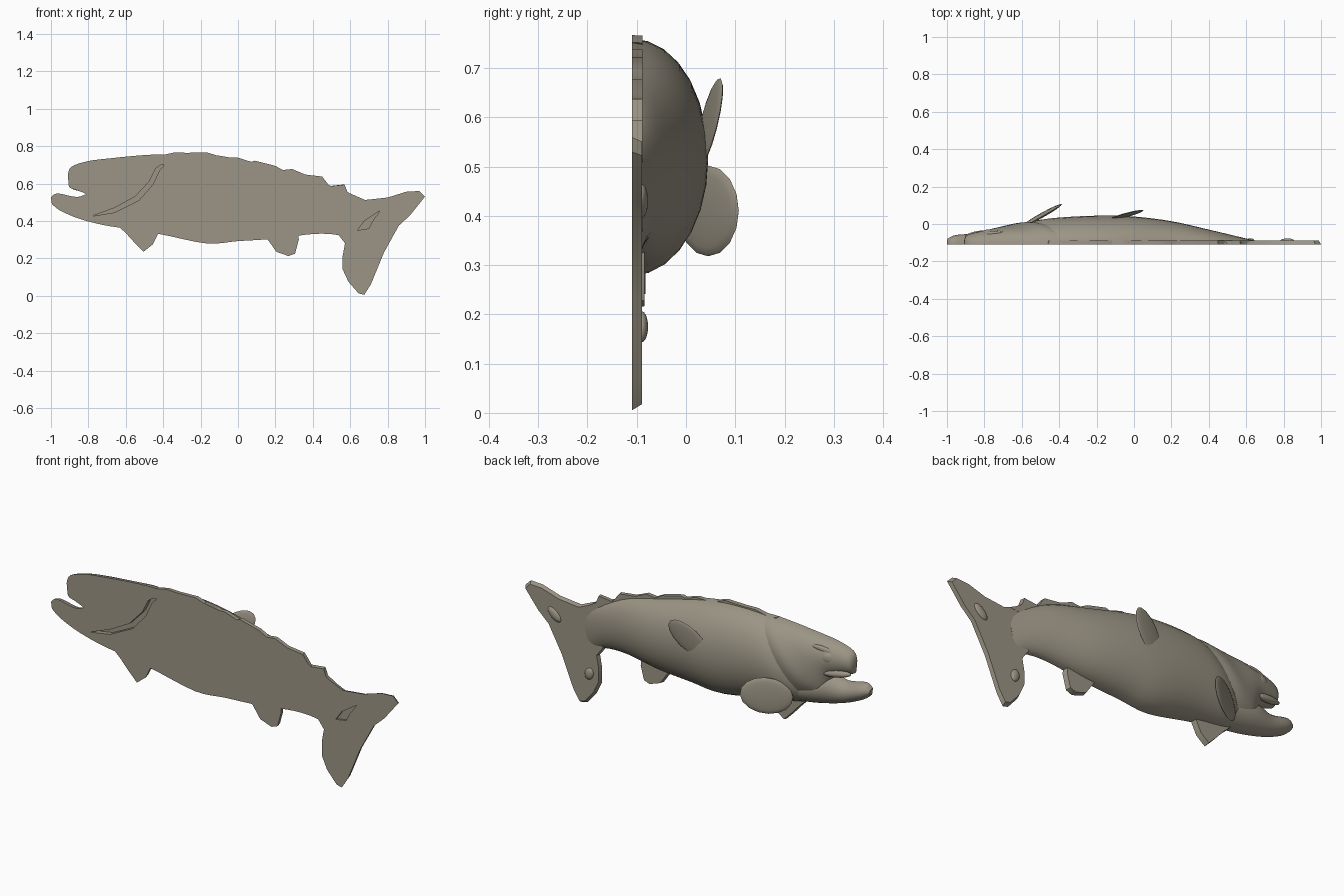
import bpy, bmesh
from mathutils import Vector, Matrix
from math import sin, cos, pi

FLAT = -0.11  # plane of the cut side

cube = bpy.data.objects.get("Cube")
if cube:
    bpy.data.objects.remove(cube, do_unlink=True)

mat = bpy.data.materials.new("warm grey clay")
mat.use_nodes = True
COLOUR = (0.33, 0.30, 0.235, 1)
mat.diffuse_color = COLOUR
bsdf = next(n for n in mat.node_tree.nodes if n.type == 'BSDF_PRINCIPLED')
bsdf.inputs["Base Color"].default_value = COLOUR
bsdf.inputs["Roughness"].default_value = 0.8


def finish(name, bm, smooth=True):
    bmesh.ops.recalc_face_normals(bm, faces=bm.faces)
    me = bpy.data.meshes.new(name)
    bm.to_mesh(me)
    bm.free()
    ob = bpy.data.objects.new(name, me)
    bpy.context.collection.objects.link(ob)
    me.materials.append(mat)
    if smooth:
        bpy.ops.object.select_all(action='DESELECT')
        ob.select_set(True)
        bpy.context.view_layer.objects.active = ob
        bpy.ops.object.shade_smooth_by_angle(angle=0.7)
    return ob


def spline(rows, steps=4):
    """Catmull-Rom through the station rows."""
    rows = [Vector(r) for r in rows]
    out = []
    for i in range(len(rows) - 1):
        a, b, c, d = (rows[max(i - 1, 0)], rows[i], rows[i + 1],
                      rows[min(i + 2, len(rows) - 1)])
        for s in range(steps):
            t = s / steps
            out.append(0.5 * (2 * b + (c - a) * t + (2 * a - 5 * b + 4 * c - d) * t * t
                              + (3 * b - a - 3 * c + d) * t ** 3))
    return out + [rows[-1]]


def half_loft(name, stations, seg=14):
    """Half-round loft; station = top x, top z, bottom x, bottom z, depth."""
    bm = bmesh.new()
    rings = []
    for xt, zt, xb, zb, depth in spline(stations):
        ring = []
        for k in range(seg + 1):
            a = pi * k / seg
            f = (1 - cos(a)) / 2
            ring.append(bm.verts.new((xt + (xb - xt) * f, FLAT + depth * sin(a),
                                      zt + (zb - zt) * f)))
        rings.append(ring)
    for r, s in zip(rings, rings[1:]):
        for k in range(seg + 1):
            n = (k + 1) % (seg + 1)
            bm.faces.new((r[k], r[n], s[n], s[k]))
    bm.faces.new(rings[0])
    bm.faces.new(rings[-1])
    return finish(name, bm)


def plate(name, outline, thick, taper=0.93, y=FLAT, smooth=True):
    """Flat outline in x and z, its back edge drawn in a little."""
    bm = bmesh.new()
    mid = sum((Vector(p) for p in outline), Vector((0, 0))) / len(outline)
    front = [bm.verts.new((p[0], y, p[1])) for p in outline]
    back = []
    for p in outline:
        q = mid + (Vector(p) - mid) * taper
        back.append(bm.verts.new((q.x, y + thick, q.y)))
    bm.faces.new(front)
    bm.faces.new(back)
    for i in range(len(front)):
        j = (i + 1) % len(front)
        bm.faces.new((front[i], front[j], back[j], back[i]))
    return finish(name, bm, smooth)


def blob(name, centre, long, wide, thin):
    """Ellipsoid from a long axis, a wide axis and a thickness."""
    a, b = Vector(long), Vector(wide)
    c = a.cross(b).normalized() * thin
    m = Matrix((a, b, c)).transposed().to_4x4()
    bm = bmesh.new()
    bmesh.ops.create_uvsphere(bm, u_segments=16, v_segments=10, radius=1,
                              matrix=Matrix.Translation(centre) @ m)
    return finish(name, bm)


# Trunk, narrowing to the tail root
trunk = half_loft("trunk", [
    (-.50, .735, -.72, .42, .08), (-.39, .755, -.62, .36, .13),
    (-.28, .76, -.42, .33, .148), (-.15, .755, -.17, .28, .155),
    (.0, .73, .0, .292, .15), (.2, .68, .2, .305, .125),
    (.4, .63, .4, .33, .08), (.54, .565, .53, .325, .048),
    (.66, .50, .62, .29, .022)])

# Head with its slanting gill cover, and the open lower jaw
head = half_loft("head", [
    (-.91, .645, -.905, .59, .025), (-.89, .69, -.895, .575, .05),
    (-.80, .72, -.85, .56, .07), (-.68, .735, -.80, .53, .088),
    (-.55, .748, -.77, .43, .105), (-.44, .755, -.72, .41, .12),
    (-.39, .753, -.67, .39, .118)])
jaw = half_loft("lower_jaw", [
    (-1, .525, -.995, .49, .03), (-.965, .547, -.95, .455, .05),
    (-.86, .528, -.85, .412, .06), (-.78, .55, -.72, .378, .078),
    (-.66, .52, -.60, .36, .085)])
blob("eye", (-.79, -.047, .645), (.035, .01, 0), (0, 0, .032), .016)
blob("brow", (-.76, -.055, .68), (.07, .01, .01), (0, .01, .018), .015)
blob("upper_lip", (-.83, -.055, .575), (.075, .012, -.01), (0, .004, .018), .018)

# Side fins
blob("pectoral_fin", (-.495, .045, .41), (.11, .062, .0), (.01, .0, .092), .012)
blob("side_fin", (-.045, .047, .588), (.085, .027, .08), (.045, .004, -.045), .008)

# Thin fins along the belly
plate("pelvic_fin", [(-.67, .40), (-.6, .335), (-.55, .28), (-.505, .235),
                     (-.455, .275), (-.425, .335), (-.45, .42)], .028)
plate("anal_fin", [(.13, .34), (.17, .285), (.205, .235), (.27, .212),
                   (.305, .225), (.325, .30), (.32, .36)], .026)

# Ragged crest along the back
plate("back_crest", [(-.5, .7), (-.46, .755), (-.42, .748), (-.34, .766), (-.27, .764),
                     (-.17, .767), (-.12, .752), (-.14, .738), (.0, .738), (.07, .716),
                     (.09, .722), (.2, .694), (.24, .672), (.29, .677), (.36, .648),
                     (.45, .637), (.49, .585), (.57, .594), (.585, .555), (.65, .515),
                     (.55, .5), (.3, .6), (0, .68), (-.3, .7)], .022, .99)

# Tail fin with two raised knobs
tail = plate("tail_fin", [
    (.52, .50), (.585, .553), (.68, .512), (.8, .525), (.9, .556), (.97, .56),
    (1, .53), (.92, .43), (.86, .375), (.78, .23), (.71, .06), (.675, .005),
    (.645, .012), (.59, .075), (.56, .14), (.56, .215), (.572, .28), (.53, .335)],
    .021, .96)
blob("tail_knob_upper", (.82, -.09, .43), (.035, 0, .03), (.015, 0, -.018), .013)
blob("tail_knob_lower", (.62, -.09, .175), (.022, 0, .01), (-.012, 0, .03), .013)

# Gill slit and tail dent cut into the flat side
slit = plate("gill_slit_cutter", [
    (-.36, .735), (-.44, .68), (-.475, .61), (-.55, .53), (-.66, .47), (-.78, .425),
    (-.66, .445), (-.53, .51), (-.455, .595), (-.42, .67)], .055, 1, -.14, False)
dent = plate("tail_dent_cutter", [
    (.64, .35), (.675, .40), (.76, .455), (.72, .40), (.70, .36)], .04, 1, -.14, False)
for cutter, targets in ((slit, (head, trunk, jaw)), (dent, (tail, trunk))):
    cutter.hide_render = True
    cutter.hide_viewport = True
    for ob in targets:
        mod = ob.modifiers.new("cut", 'BOOLEAN')
        mod.operation = 'DIFFERENCE'
        mod.object = cutter
        mod.solver = 'EXACT'
